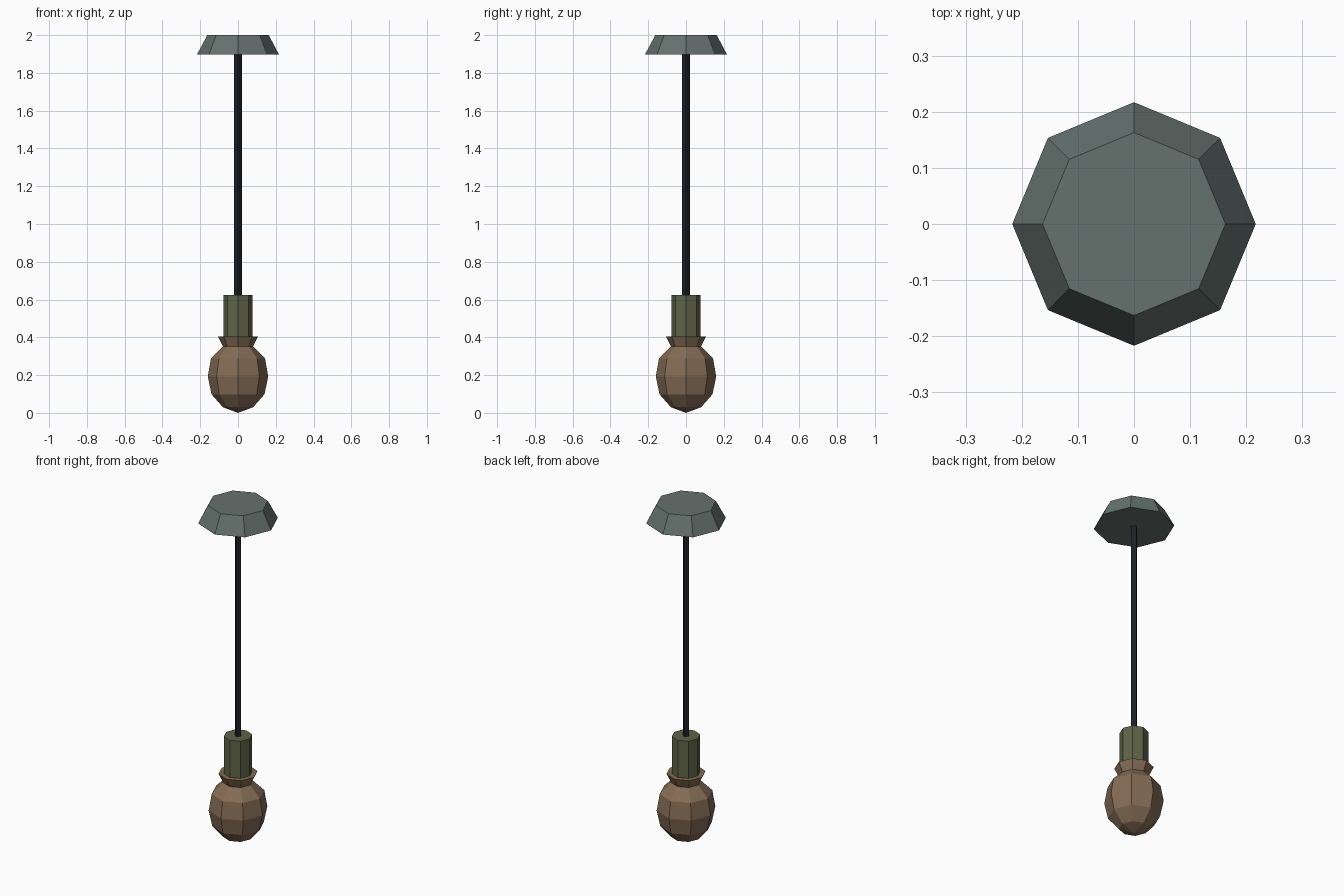
import bpy, bmesh
from math import cos, sin, tau

if "Cube" in bpy.data.objects:
    bpy.data.objects.remove(bpy.data.objects["Cube"])


def lathe(name, profile, sides, color):
    """Flat-shaded solid of revolution from (radius, z) points, bottom to top."""
    bm = bmesh.new()
    rings = []
    for r, z in profile:
        if r == 0:
            rings.append([bm.verts.new((0, 0, z))] * sides)
        else:
            rings.append([bm.verts.new((r * cos(tau * i / sides), r * sin(tau * i / sides), z))
                          for i in range(sides)])
    for low, high in zip(rings, rings[1:]):
        for i in range(sides):
            j = (i + 1) % sides
            corners = [low[i], low[j], high[j], high[i]]
            bm.faces.new(list(dict.fromkeys(corners)))
    # flat caps on open ends
    if profile[0][0] > 0:
        bm.faces.new(rings[0][::-1])
    if profile[-1][0] > 0:
        bm.faces.new(rings[-1])
    bmesh.ops.recalc_face_normals(bm, faces=bm.faces)
    mesh = bpy.data.meshes.new(name)
    bm.to_mesh(mesh)
    bm.free()
    mat = bpy.data.materials.new(name + "_color")
    mat.diffuse_color = (*color, 1)
    mat.use_nodes = True
    mat.node_tree.nodes["Principled BSDF"].inputs["Base Color"].default_value = mat.diffuse_color
    mesh.materials.append(mat)
    obj = bpy.data.objects.new(name, mesh)
    bpy.context.collection.objects.link(obj)
    return obj


# ceiling mount
lathe("ceiling_mount", [(0.217, 1.897), (0.163, 2.0)], 8, (0.13, 0.165, 0.155))
# hanging cord
lathe("cord", [(0.02, 0.62), (0.02, 1.9)], 4, (0.012, 0.015, 0.019))
# lamp socket
lathe("socket", [(0.077, 0.39), (0.077, 0.625)], 8, (0.115, 0.125, 0.065))
# bulb with flared collar
lathe("bulb", [(0, 0.0), (0.08, 0.03), (0.14, 0.098), (0.16, 0.193),
               (0.143, 0.289), (0.08, 0.352), (0.106, 0.405)], 8, (0.23, 0.15, 0.09))
